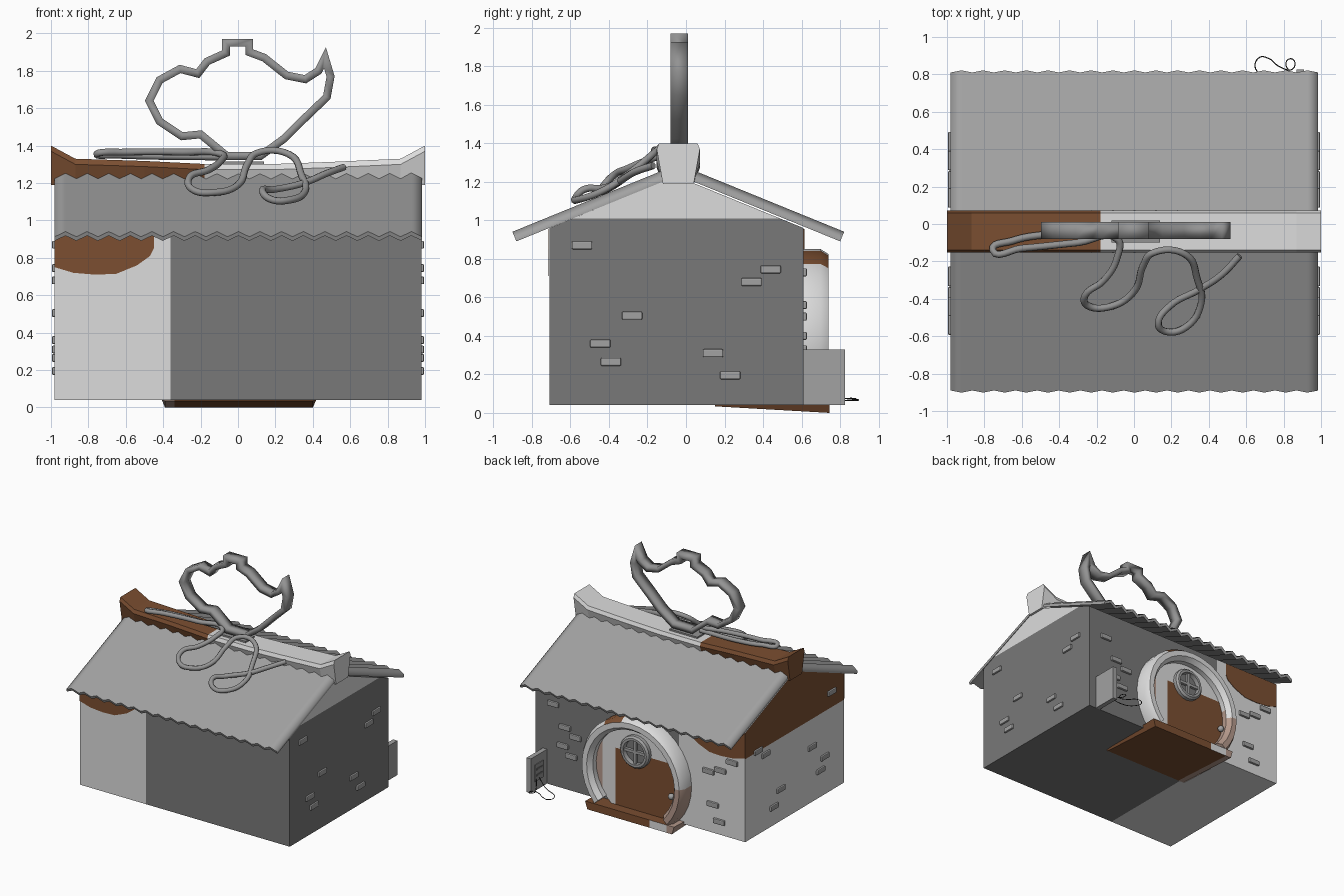
import bpy, bmesh, math
from mathutils import Vector

if "Cube" in bpy.data.objects:
    bpy.data.objects.remove(bpy.data.objects["Cube"])

COLORS = {
    "white_plaster": (0.72, 0.72, 0.72), "dark_grey": (0.19, 0.19, 0.19),
    "roof_grey": (0.36, 0.36, 0.36), "metal_grey": (0.29, 0.29, 0.29),
    "brown": (0.20, 0.078, 0.031), "dusty_tan": (0.46, 0.32, 0.26),
    "black_wire": (0.02, 0.02, 0.02),
}
NAMES = list(COLORS)
MATS = []
for n, c in COLORS.items():
    m = bpy.data.materials.new(n)
    m.diffuse_color = (*c, 1)
    m.use_nodes = True
    m.node_tree.nodes["Principled BSDF"].inputs["Base Color"].default_value = m.diffuse_color
    MATS.append(m)
WHITE, DARK, ROOF, METAL, BROWN, TAN, WIRE = range(7)


def finish(name, bm, rule, smooth=None):
    """Turn a bmesh into an object; rule is a colour or a function of the face."""
    bmesh.ops.recalc_face_normals(bm, faces=bm.faces[:])
    used = {}
    for f in bm.faces:
        c = rule(f, f.calc_center_median()) if callable(rule) else rule
        f.material_index = used.setdefault(c, len(used))
    me = bpy.data.meshes.new(name)
    bm.to_mesh(me)
    bm.free()
    for c in used:
        me.materials.append(MATS[c])
    ob = bpy.data.objects.new(name, me)
    bpy.context.collection.objects.link(ob)
    if smooth:
        bpy.ops.object.select_all(action='DESELECT')
        ob.select_set(True)
        bpy.context.view_layer.objects.active = ob
        bpy.ops.object.shade_smooth_by_angle(angle=math.radians(smooth))
    return ob


def loft(sections, closed=False):
    """Skin a row of equal-length point loops, capping the ends."""
    bm = bmesh.new()
    rows = [[bm.verts.new(p) for p in s] for s in sections]
    n = len(rows[0])
    pairs = list(zip(rows, rows[1:])) + ([(rows[-1], rows[0])] if closed else [])
    for a, b in pairs:
        for i in range(n):
            bm.faces.new((a[i], a[(i + 1) % n], b[(i + 1) % n], b[i]))
    if not closed:
        bm.faces.new(rows[0])
        bm.faces.new(rows[-1])
    return bm


def cut(bm, co, no, **kw):
    bmesh.ops.bisect_plane(bm, geom=bm.verts[:] + bm.edges[:] + bm.faces[:],
                           plane_co=co, plane_no=no, **kw)


def box(name, lo, hi, rule, bevel=0):
    pts = lambda x: [(x, lo[1], lo[2]), (x, hi[1], lo[2]), (x, hi[1], hi[2]), (x, lo[1], hi[2])]
    ob = finish(name, loft([pts(lo[0]), pts(hi[0])]), rule)
    if bevel:
        md = ob.modifiers.new("bevel", 'BEVEL')
        md.width, md.segments = bevel, 2
    return ob


def tube(name, points, radius, color, sides=2):
    cu = bpy.data.curves.new(name, 'CURVE')
    cu.dimensions = '3D'
    cu.bevel_depth, cu.bevel_resolution, cu.resolution_u = radius, sides, 6
    cu.use_fill_caps = True
    sp = cu.splines.new('BEZIER')
    sp.bezier_points.add(len(points) - 1)
    for bp, p in zip(sp.bezier_points, points):
        bp.co = p
        bp.handle_left_type = bp.handle_right_type = 'AUTO'
    cu.materials.append(MATS[color])
    ob = bpy.data.objects.new(name, cu)
    bpy.context.collection.objects.link(ob)
    return ob


# House body: gabled prism, split for the paint areas
prof = [(-0.71, 0.04), (0.61, 0.04), (0.61, 0.96), (-0.05, 1.23), (-0.71, 0.96)]
body = loft([[(x, y, z) for y, z in prof] for x in (-0.98, 0.98)])
cut(body, (-0.36, 0, 0), (1, 0, 0))
cut(body, (0, 0, 1.01), (0, 0, 1))
cut(body, (0, 0, 0.74), (0, 0, 1))


def body_color(f, c):
    if c.x < -0.9 and c.z > 0.74:
        return BROWN
    if c.x < -0.36 or (c.z > 1.01 and c.x > 0.9):
        return WHITE
    return DARK


finish("house_body", body, body_color)

# Rounded brown paint patches below the eaves
patch = [(-0.98, 0.75), (-0.88, 0.72), (-0.76, 0.71), (-0.65, 0.715), (-0.54, 0.76),
         (-0.47, 0.81), (-0.45, 0.85), (-0.45, 0.955), (-0.98, 0.955)]
for nm, y0, y1 in (("front", -0.711, -0.715), ("back", 0.611, 0.615)):
    finish(nm + "_paint_patch", loft([[(x, y, z) for x, z in patch] for y in (y0, y1)]), BROWN)

# Corrugated roof slopes
TEETH = 17
for nm, sgn in (("front", -1), ("back", 1)):
    top, eave = Vector((0, -0.04 + sgn * 0.07, 1.245)), Vector((0, -0.04 + sgn * 0.855, 0.925))
    nor = Vector((0, sgn * 0.38, 0.925))
    secs = []
    for i in range(TEETH * 2 + 1):
        x = -0.98 + 1.965 * i / (TEETH * 2)
        h = 0.017 if i % 2 else -0.013
        secs.append([Vector((x, 0, 0)) + p + nor * (h + d)
                     for p, d in ((top, 0), (eave, 0), (eave, -0.024), (top, -0.024))])
    finish(nm + "_roof", loft(secs), ROOF, 70)

# Ridge beam with upswept ends
secs = []
for x, z in ((-1, 1.4), (-0.87, 1.33), (-0.5, 1.318), (-0.18, 1.302), (0.2, 1.302),
             (0.5, 1.313), (0.87, 1.33), (1, 1.4)):
    secs.append([(x, -0.12, 1.19), (x, -0.152, z - 0.03), (x, -0.14, z), (x, 0.06, z),
                 (x, 0.072, z - 0.03), (x, 0.04, 1.19)])
finish("ridge_beam", loft(secs), lambda f, c: BROWN if c.x < -0.18 else WHITE)

# Open outline sign on the ridge (teapot silhouette)
line = [(-0.06, 1.345), (-0.20, 1.46), (-0.30, 1.45), (-0.42, 1.53), (-0.475, 1.64), (-0.42, 1.75),
        (-0.31, 1.81), (-0.215, 1.785), (-0.165, 1.85), (-0.065, 1.895), (-0.065, 1.95),
        (0.06, 1.95), (0.06, 1.90), (0.14, 1.87), (0.26, 1.775), (0.36, 1.755), (0.43, 1.80),
        (0.465, 1.87), (0.495, 1.77), (0.475, 1.66), (0.35, 1.54), (0.25, 1.44), (0.12, 1.345)]
bm = bmesh.new()
rows = [[bm.verts.new((x, y, z)) for y in (-0.08, 0.01)] for x, z in line]
for a, b in zip(rows, rows[1:] + rows[:1]):
    bm.faces.new((a[0], a[1], b[1], b[0]))
sign = finish("outline_sign", bm, METAL, 40)
md = sign.modifiers.new("thickness", 'SOLIDIFY')
md.thickness, md.offset, md.use_even_offset = 0.042, 0, True
box("sign_base", (-0.12, -0.1, 1.295), (0.14, 0.02, 1.315), METAL)

# Loose cable lying over the roof
tube("roof_cable", [
    (-0.1, -0.05, 1.34), (-0.5, -0.06, 1.345), (-0.65, -0.09, 1.35), (-0.755, -0.14, 1.355),
    (-0.6, -0.13, 1.365), (-0.3, -0.1, 1.365), (-0.09, -0.08, 1.355), (-0.09, -0.18, 1.32),
    (-0.16, -0.30, 1.27), (-0.26, -0.38, 1.23), (-0.25, -0.435, 1.17), (-0.12, -0.44, 1.15),
    (0.0, -0.36, 1.19), (0.05, -0.22, 1.30), (0.10, -0.155, 1.36), (0.27, -0.16, 1.355),
    (0.34, -0.30, 1.24), (0.36, -0.42, 1.16), (0.28, -0.55, 1.11), (0.17, -0.575, 1.115),
    (0.13, -0.53, 1.16), (0.19, -0.44, 1.165), (0.35, -0.35, 1.2), (0.47, -0.27, 1.25),
    (0.565, -0.17, 1.285)], 0.019, METAL)

# Round door frame on the back wall
CZ, N = 0.37, 24
ring = [(0.48, 0.60), (0.48, 0.70), (0.455, 0.74), (0.41, 0.74), (0.38, 0.70), (0.38, 0.60)]
secs = []
for i in range(N + 1):
    a = math.radians(-42 + 264 * i / N)
    secs.append([(r * math.cos(a), y, CZ + r * math.sin(a)) for r, y in ring])


def frame_color(f, c):
    if 0.1 < c.x < 0.27 and c.z > 0.74 and (c.x ** 2 + (c.z - CZ) ** 2) > 0.19:
        return BROWN
    return TAN if c.x < 0 and c.z < 0.42 else WHITE


finish("door_frame", loft(secs), frame_color, 35)

# Round door, painted by area
disc = [(0.39 * math.cos(t * math.pi / 18), CZ + 0.39 * math.sin(t * math.pi / 18)) for t in range(36)]
door = loft([[(x, y, z) for x, z in disc] for y in (0.60, 0.655)])
cut(door, (0, 0, 0.04), (0, 0, -1), clear_outer=True)
for co, no in (((0.32, 0, 0), (1, 0, 0)), ((0.2, 0, 0), (1, 0, 0)), ((0, 0, 0.54), (0, 0, 1))):
    cut(door, co, no)


def door_color(f, c):
    if c.x > 0.32:
        return TAN
    return WHITE if c.x > 0.2 or c.z > 0.54 else BROWN


finish("door", door, door_color)

# Round door window with cross bars, and the knob
WX, WZ = 0.0, 0.565


def circle(r, y, n=20):
    return [(WX + r * math.cos(2 * math.pi * i / n), y, WZ + r * math.sin(2 * math.pi * i / n))
            for i in range(n)]


finish("window_rim", loft([circle(0.135, 0.64), circle(0.135, 0.685), circle(0.12, 0.70),
                           circle(0.10, 0.70), circle(0.095, 0.64)], closed=True), ROOF, 35)
finish("window_pane", loft([circle(0.1, 0.65), circle(0.1, 0.662)]), DARK)
box("window_bar_upright", (WX - 0.012, 0.65, WZ - 0.1), (WX + 0.012, 0.685, WZ + 0.1), ROOF)
box("window_bar_level", (WX - 0.1, 0.65, WZ - 0.012), (WX + 0.1, 0.685, WZ + 0.012), ROOF)
bm = bmesh.new()
bmesh.ops.create_uvsphere(bm, u_segments=12, v_segments=8, radius=0.026)
bmesh.ops.translate(bm, vec=(-0.34, 0.68, 0.28), verts=bm.verts[:])
finish("door_knob", bm, ROOF, 60)

# Sloping doorstep slab under the door
step = [(0.15, 0.045, 0.035), (0.74, 0.06, 0.0)]
secs = [[(x * k, 0.15, 0.045), (x * k, 0.745, 0.065), (x, 0.745, 0.0), (x, 0.15, 0.034)]
        for x, k in ((-0.39, 1.05), (0.40, 1.05))]
slab = loft(secs)
for x in (-0.34, -0.18):
    cut(slab, (x, 0, 0), (1, 0, 0))
finish("doorstep", slab, lambda f, c: TAN if c.x < -0.34 else
       WHITE if c.x < -0.18 and f.normal.y > -0.5 and c.y > 0.7 else BROWN)

# Loose bricks showing through the plaster: matching side walls, then the back wall
side = [(-0.54, 0.87), (0.44, 0.745), (0.34, 0.68), (-0.28, 0.505), (-0.445, 0.36),
        (-0.39, 0.265), (0.14, 0.31), (0.23, 0.195)]
for nm, sx in (("right", 1), ("left", -1)):
    for y, z in side:
        xs = sorted((sx * 0.96, sx * 0.995))
        box(nm + "_brick", (xs[0], y - 0.053, z - 0.021), (xs[1], y + 0.053, z + 0.021), ROOF, 0.007)
for x, z in ((-0.75, 0.585), (-0.64, 0.55), (-0.86, 0.68), (-0.68, 0.28), (-0.74, 0.15),
             (0.81, 0.73), (0.70, 0.56), (0.60, 0.50), (0.72, 0.40), (0.64, 0.33)):
    box("back_brick", (x - 0.053, 0.59, z - 0.021), (x + 0.053, 0.628, z + 0.021), ROOF, 0.007)

# Upright panel beside the door with a small inset plate and loose thin wires
box("side_panel", (0.87, 0.60, 0.04), (0.91, 0.825, 0.33), ROOF)
box("panel_plate", (0.864, 0.66, 0.12), (0.872, 0.78, 0.26), METAL)
for dz in (0.16, 0.21):
    box("panel_slot", (0.86, 0.68, dz), (0.866, 0.76, dz + 0.015), DARK)
tube("thin_wire", [(0.87, 0.72, 0.14), (0.80, 0.74, 0.08), (0.65, 0.83, 0.065), (0.67, 0.89, 0.065),
                   (0.72, 0.885, 0.07), (0.78, 0.84, 0.065), (0.85, 0.83, 0.065), (0.85, 0.88, 0.07),
                   (0.815, 0.87, 0.075), (0.84, 0.80, 0.08), (0.87, 0.75, 0.15)], 0.003, WIRE, 1)
